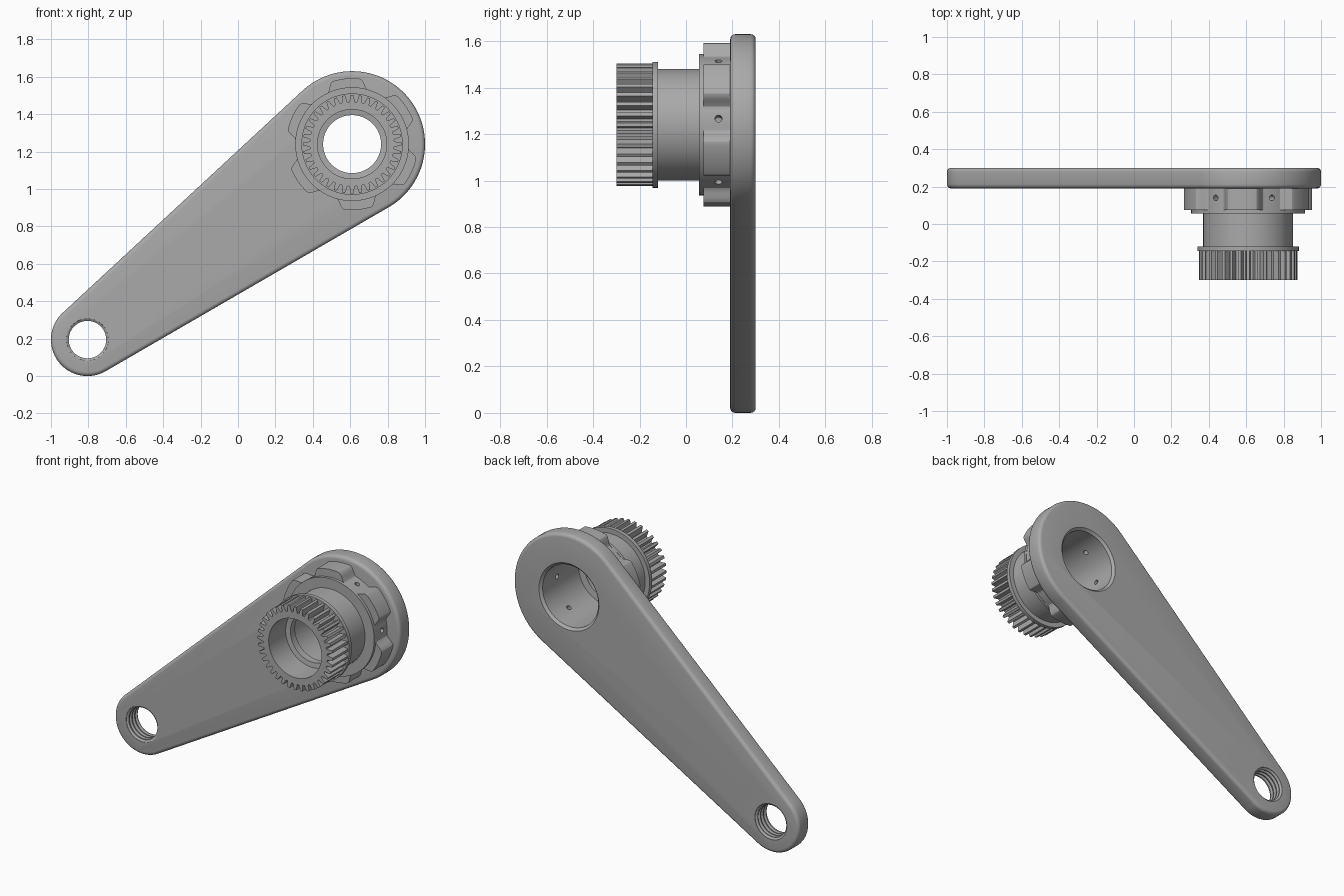
import bpy, bmesh, math
from mathutils import Matrix, Vector

cube = bpy.data.objects.get("Cube")
if cube:
    bpy.data.objects.remove(cube)

steel = bpy.data.materials.new("grey_metal")
steel.use_nodes = True
GREY = (0.4, 0.4, 0.4, 1)
steel.diffuse_color = GREY
steel.node_tree.nodes["Principled BSDF"].inputs["Base Color"].default_value = GREY

AXLE = (0.61, 1.24)       # x, z of the large end
PEDAL = (-0.805, 0.195)   # x, z of the small end


def polar(r, a, c=(0, 0)):
    return (c[0] + r * math.cos(a), c[1] + r * math.sin(a))


def finish(name, bm):
    bmesh.ops.recalc_face_normals(bm, faces=bm.faces)
    mesh = bpy.data.meshes.new(name)
    bm.to_mesh(mesh)
    bm.free()
    mesh.materials.append(steel)
    ob = bpy.data.objects.new(name, mesh)
    bpy.context.collection.objects.link(ob)
    return ob


def loft(name, rings):
    """Join matching closed rings of points and cap both ends."""
    bm = bmesh.new()
    loops = [[bm.verts.new(p) for p in ring] for ring in rings]
    n = len(loops[0])
    for a, b in zip(loops, loops[1:]):
        for i in range(n):
            j = (i + 1) % n
            bm.faces.new((a[i], a[j], b[j], b[i]))
    bm.faces.new(loops[0])
    bm.faces.new(loops[-1][::-1])
    return finish(name, bm)


def prism(name, outline, y0, y1):
    return loft(name, [[(x, y, z) for x, z in outline] for y in (y0, y1)])


def lathe(name, profile, c, n=96):
    """Revolve (radius, y) pairs about an axis along y."""
    rings = []
    for r, y in profile:
        pts = [polar(r, math.tau * i / n, c) for i in range(n)]
        rings.append([(x, y, z) for x, z in pts])
    return loft(name, rings)


def apply(ob, kind, **settings):
    mod = ob.modifiers.new(kind.lower(), kind)
    for key, value in settings.items():
        setattr(mod, key, value)
    bpy.ops.object.select_all(action='DESELECT')
    ob.select_set(True)
    bpy.context.view_layer.objects.active = ob
    bpy.ops.object.modifier_apply(modifier=mod.name)


def cut(ob, *cutters):
    for c in cutters:
        apply(ob, 'BOOLEAN', operation='DIFFERENCE', solver='EXACT', object=c)


# Cutters: stepped axle bore, threaded pedal hole, radial set-screw holes
bore = lathe("bore_cutter", [(0.185, -0.4), (0.185, -0.13), (0.155, -0.125), (0.155, -0.08),
                             (0.195, -0.075), (0.195, 0.285), (0.215, 0.305)], AXLE)
thread = [(0.114, 0.18), (0.112, 0.192), (0.1, 0.2)]
for k in range(3):
    y = 0.208 + k * 0.028
    thread += [(0.1, y), (0.114, y + 0.007), (0.114, y + 0.014), (0.1, y + 0.021)]
thread += [(0.1, 0.289), (0.112, 0.298), (0.114, 0.31)]
pedal_hole = lathe("pedal_hole_cutter", thread, PEDAL, 64)
screw_holes = []
for k in range(6):
    a = math.radians(5 + 60 * k)
    bm = bmesh.new()
    bmesh.ops.create_cone(bm, cap_ends=True, segments=20, radius1=0.015, radius2=0.015, depth=0.3)
    direction = Vector((math.cos(a), 0, math.sin(a)))
    x, z = polar(0.27, a, AXLE)
    place = Matrix.Translation((x, 0.14, z)) @ direction.to_track_quat('Z', 'Y').to_matrix().to_4x4()
    bmesh.ops.transform(bm, matrix=place, verts=bm.verts)
    screw_holes.append(finish("screw_hole_cutter", bm))

# Crank arm: two round ends joined by their tangent lines
R, r = 0.39, 0.195
dx, dz = AXLE[0] - PEDAL[0], AXLE[1] - PEDAL[1]
heading = math.atan2(dz, dx)
half = math.pi / 2 + math.asin((R - r) / math.hypot(dx, dz))
outline = [polar(R, heading - half + 2 * half * i / 72, AXLE) for i in range(73)]
rest = math.tau - 2 * half
outline += [polar(r, heading + half + rest * i / 48, PEDAL) for i in range(49)]
arm = prism("crank_arm", outline, 0.19, 0.30)
apply(arm, 'BEVEL', width=0.022, segments=4, limit_method='ANGLE', angle_limit=math.radians(50))
cut(arm, bore, pedal_hole)

# Six-lobed mounting ring with a screw hole in each valley
lobes = []
for i in range(240):
    deg = i * 1.5
    off = abs((deg - 35 + 30) % 60 - 30)
    t = min(max((off - 12) / 9, 0), 1)
    t = t * t * (3 - 2 * t)
    lobes.append(polar(0.352 - 0.05 * t, math.radians(deg), AXLE))
mount = prism("lobed_mount", lobes, 0.075, 0.19)
cut(mount, bore, *screw_holes)

# Hub: collar behind the spline, plain barrel and thin flange
hub = lathe("hub_barrel", [(0.271, -0.145), (0.271, -0.12), (0.24, -0.12), (0.24, 0.057),
                           (0.304, 0.057), (0.304, 0.075)], AXLE)
cut(hub, bore)

# Splined end with narrow tapered teeth
TEETH = 36
pitch = math.tau / TEETH
teeth = []
for k in range(TEETH):
    for radius, part in ((0.226, -0.36), (0.263, -0.17), (0.263, 0.17), (0.226, 0.36)):
        teeth.append(polar(radius, (k + part) * pitch, AXLE))
spline = prism("splined_end", teeth, -0.30, -0.145)
cut(spline, bore)

# Remove cutters and shade
for c in [bore, pedal_hole, *screw_holes]:
    bpy.data.objects.remove(c)
bpy.ops.object.select_all(action='DESELECT')
for ob in (arm, mount, hub, spline):
    ob.select_set(True)
bpy.context.view_layer.objects.active = arm
bpy.ops.object.shade_smooth_by_angle(angle=math.radians(28))
